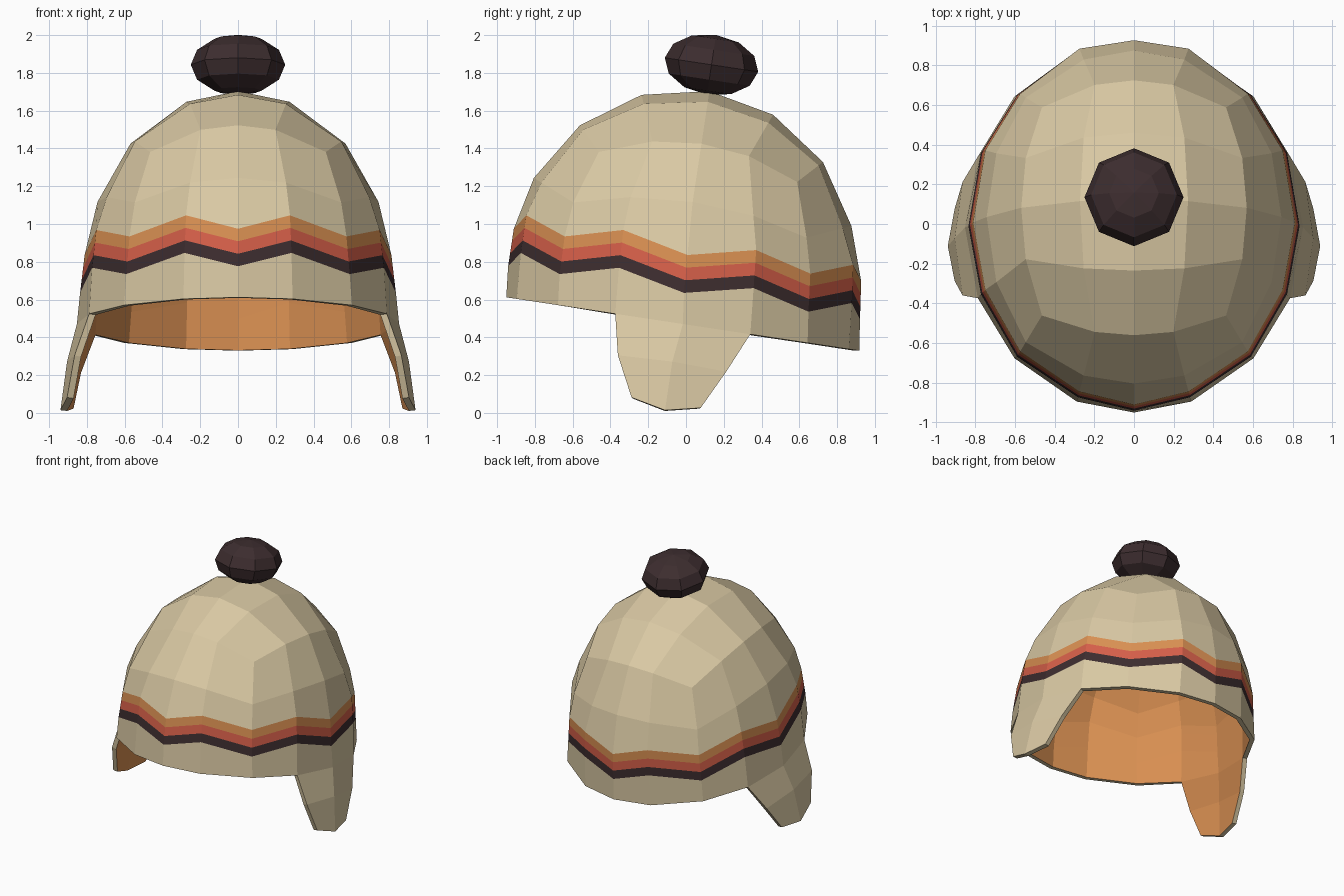
import bpy, bmesh, math
from mathutils import Matrix, Vector

if "Cube" in bpy.data.objects:
    bpy.data.objects.remove(bpy.data.objects["Cube"])


def material(name, color):
    m = bpy.data.materials.new(name)
    m.use_nodes = True
    m.diffuse_color = (*color, 1)
    m.node_tree.nodes["Principled BSDF"].inputs["Base Color"].default_value = (*color, 1)
    return m


cream = material("cream wool", (0.70, 0.585, 0.37))
dark = material("dark brown wool", (0.046, 0.026, 0.028))
red = material("red wool", (0.67, 0.115, 0.067))
orange = material("orange wool", (0.70, 0.28, 0.085))
CREAM, DARK, RED, ORANGE = range(4)
TILT = math.radians(-8.6)
SIDES = 16


def finish(bm, name, mats, location):
    mesh = bpy.data.meshes.new(name)
    bm.to_mesh(mesh)
    bm.free()
    for m in mats:
        mesh.materials.append(m)
    obj = bpy.data.objects.new(name, mesh)
    bpy.context.collection.objects.link(obj)
    obj.location = location
    obj.rotation_euler.x = TILT
    return obj


# Dome: gridded cube rounded to a ball, upper half kept
bm = bmesh.new()
bmesh.ops.create_cube(bm, size=2)
bmesh.ops.subdivide_edges(bm, edges=bm.edges[:], cuts=3, use_grid_fill=True)
bmesh.ops.delete(bm, geom=[v for v in bm.verts if v.co.z < -0.1], context="VERTS")
for v in bm.verts:
    for axis, half in enumerate((0.36, 0.414, 0.414)):
        if 0.4 < abs(v.co[axis]) < 0.6:
            v.co[axis] = math.copysign(half, v.co[axis])
    v.co.normalize()

ring = [None] * SIDES
for v in bm.verts:
    if v.co.z < 0.01:
        ring[round(math.atan2(v.co.y, v.co.x) / math.tau * SIDES) % SIDES] = v
unit = [v.co.copy() for v in ring]
for v in bm.verts:
    v.co = (v.co.x * 0.805, v.co.y * 0.92 - 0.035, v.co.z * 0.96 + 0.1)


def place(i, rx, ry, shift, z):
    return Vector((unit[i].x * rx, unit[i].y * ry + shift, z))


def zigzag(i):
    return 0.265 if i % 2 else 0.185


for i, v in enumerate(ring):
    v.co = place(i, 0.812, 0.93, -0.02, zigzag(i))


def band(upper, points, mat, closed=True):
    """Add a strip of quads under a row of vertices and return the new row."""
    lower = [bm.verts.new(p) for p in points]
    n = len(upper)
    for i in range(n if closed else n - 1):
        j = (i + 1) % n
        bm.faces.new((upper[i], lower[i], lower[j], upper[j])).material_index = mat
    return lower


# Three zigzag stripes, then the plain brim
for k, mat in enumerate((ORANGE, RED, DARK), 1):
    ring = band(ring, [place(i, 0.812 + 0.008 * k, 0.93 + 0.004 * k, -0.02 + 0.004 * k,
                             zigzag(i) - 0.067 * k) for i in range(SIDES)], mat)
rim = band(ring, [place(i, 0.853, 0.945, 0.01, -0.18) for i in range(SIDES)], CREAM)

# Ear flaps: (edge x, middle x, half width, edge z, middle z) for each row
for s, c in ((1, 0), (-1, SIDES // 2)):
    row = [rim[c - 1], rim[c], rim[c + 1]]
    for xe, xm, w, ze, zm in ((0.865, 0.905, 0.29, -0.395, -0.385),
                              (0.905, 0.94, 0.185, -0.605, -0.645)):
        row = band(row, [(s * xe, -s * w - 0.015, ze), (s * xm, -0.015, zm),
                         (s * xe, s * w - 0.015, ze)], CREAM, closed=False)

hat = finish(bm, "hat_shell", (cream, dark, red, orange), (0, 0, 0.65))
# Thickness with an orange lining
solid = hat.modifiers.new("lining", "SOLIDIFY")
solid.thickness = 0.035
solid.offset = -1
solid.use_even_offset = True
solid.material_offset = ORANGE

# Pompom
bm = bmesh.new()
bmesh.ops.create_uvsphere(bm, u_segments=8, v_segments=6, radius=0.25,
                          matrix=Matrix.Diagonal((1, 1, 0.64, 1)))
finish(bm, "pompom", (dark,), (0, 0.135, 1.843))
